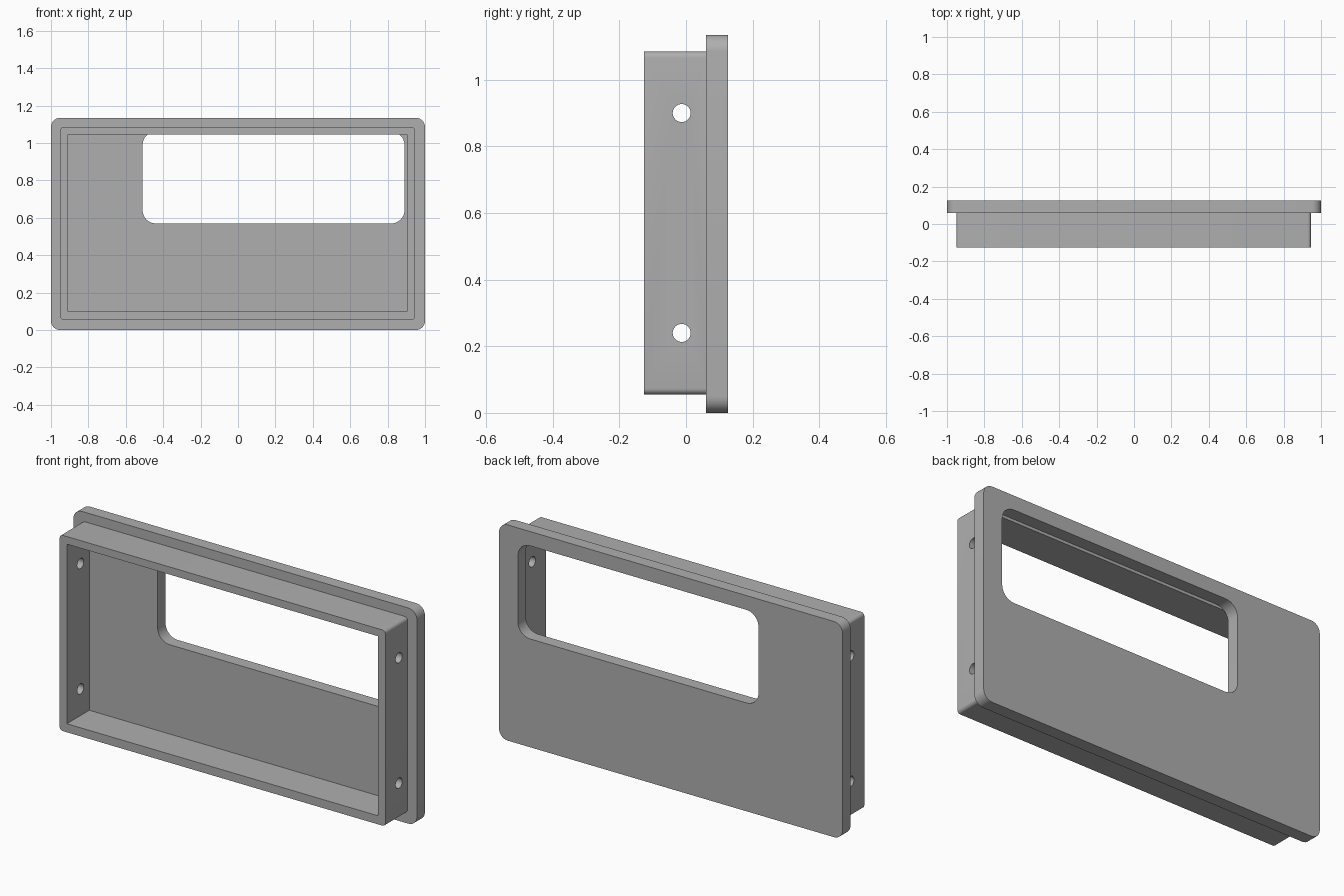
import bpy
import bmesh
import math

cube = bpy.data.objects.get("Cube")
if cube:
    bpy.data.objects.remove(cube, do_unlink=True)

grey = bpy.data.materials.new("plain grey")
grey.use_nodes = True
grey.diffuse_color = (0.43, 0.43, 0.43, 1)
grey.node_tree.nodes["Principled BSDF"].inputs["Base Color"].default_value = grey.diffuse_color


def finish(name, bm):
    bmesh.ops.recalc_face_normals(bm, faces=bm.faces)
    mesh = bpy.data.meshes.new(name)
    bm.to_mesh(mesh)
    bm.free()
    mesh.materials.append(grey)
    ob = bpy.data.objects.new(name, mesh)
    bpy.context.collection.objects.link(ob)
    return ob


def slab(name, x0, x1, z0, z1, y0, y1, radius=0.0, steps=8):
    """Rounded rectangle in the xz plane, extruded along y."""
    corners = [(x1, z1, -1, -1, 0), (x0, z1, 1, -1, 90),
               (x0, z0, 1, 1, 180), (x1, z0, -1, 1, 270)]
    points = []
    for x, z, sx, sz, start in corners:
        count = steps if radius else 0
        for i in range(count + 1):
            a = math.radians(start + (90 * i / count if count else 0))
            points.append((x + radius * (sx + math.cos(a)),
                           z + radius * (sz + math.sin(a))) if radius else (x, z))
    bm = bmesh.new()
    face = bm.faces.new([bm.verts.new((x, y0, z)) for x, z in points])
    grown = bmesh.ops.extrude_face_region(bm, geom=[face])["geom"]
    verts = [g for g in grown if isinstance(g, bmesh.types.BMVert)]
    bmesh.ops.translate(bm, verts=verts, vec=(0, y1 - y0, 0))
    return finish(name, bm)


def cross_pin(name, y, z, radius):
    """Cylinder along x, long enough to cut both side walls."""
    bpy.ops.mesh.primitive_cylinder_add(vertices=32, radius=radius, depth=2.4,
                                        location=(0, y, z),
                                        rotation=(0, math.pi / 2, 0))
    ob = bpy.context.object
    ob.name = name
    ob.data.materials.append(grey)
    return ob


def activate(ob):
    bpy.ops.object.select_all(action='DESELECT')
    ob.select_set(True)
    bpy.context.view_layer.objects.active = ob


def cut(target, cutter):
    cutter.hide_render = True
    mod = target.modifiers.new("cut", 'BOOLEAN')
    mod.operation = 'DIFFERENCE'
    mod.solver = 'EXACT'
    mod.object = cutter
    activate(target)
    bpy.ops.object.modifier_apply(modifier=mod.name)
    bpy.data.objects.remove(cutter, do_unlink=True)


# Back plate with the offset rounded window
plate = slab("face_plate", -1, 1, 0, 1.135, 0.06, 0.126, 0.05)
cut(plate, slab("window_cutter", -0.51, 0.89, 0.57, 1.06, 0, 0.2, 0.07))

# Open frame standing forward of the plate
frame = slab("rim_frame", -0.95, 0.946, 0.055, 1.085, -0.126, 0.06, 0.018, 5)
cut(frame, slab("cavity_cutter", -0.908, 0.904, 0.1, 1.045, -0.2, 0.2))

# Screw holes through both side walls
for z in (0.24, 0.9):
    cut(frame, cross_pin("hole_cutter", -0.013, z, 0.027))

for ob in (plate, frame):
    activate(ob)
    bpy.ops.object.shade_smooth_by_angle(angle=math.radians(30))
